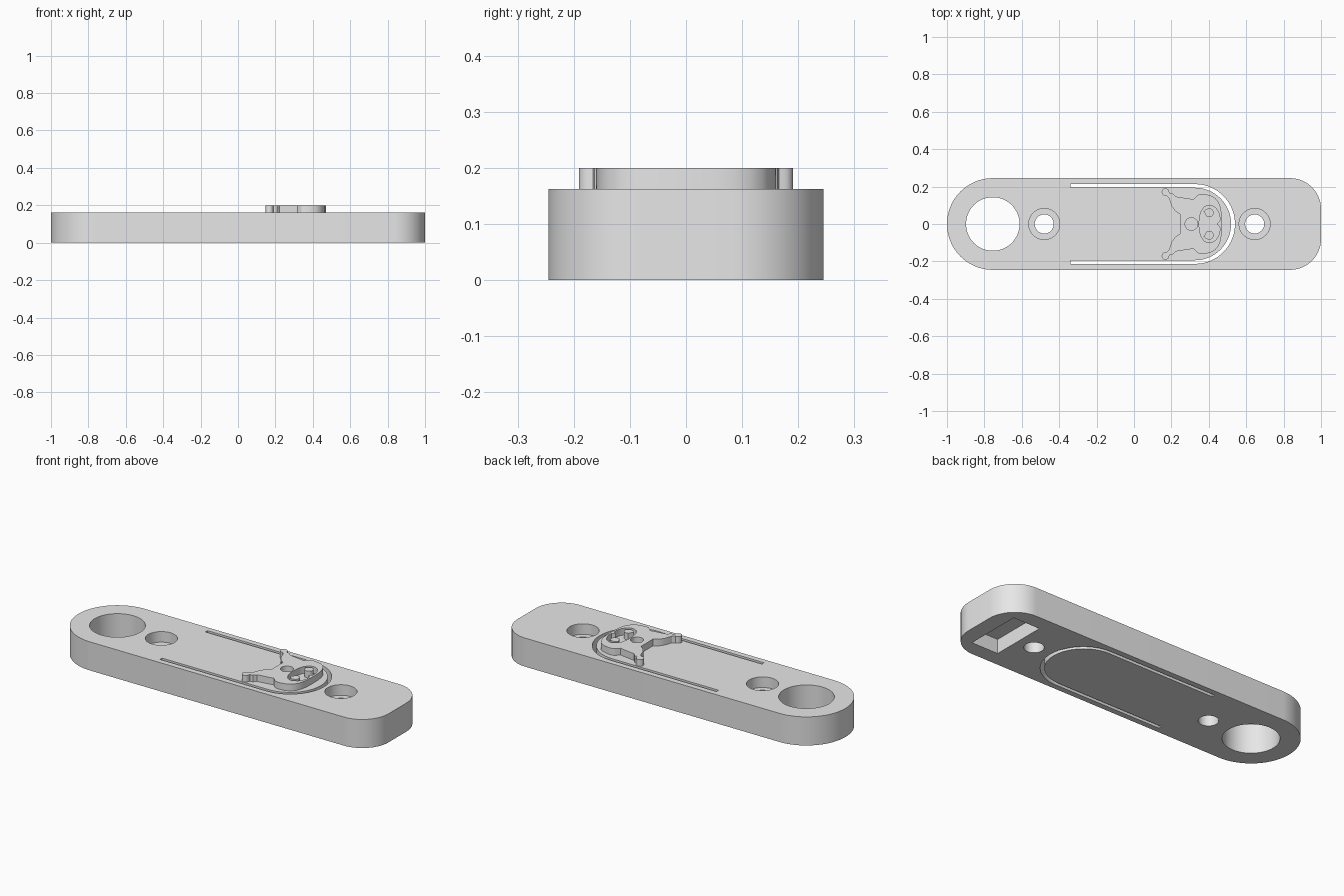
import bpy, bmesh, math

if "Cube" in bpy.data.objects:
    bpy.data.objects.remove(bpy.data.objects["Cube"], do_unlink=True)

grey = bpy.data.materials.new("light_grey")
grey.use_nodes = True
grey.diffuse_color = (0.8, 0.8, 0.8, 1)
grey.node_tree.nodes["Principled BSDF"].inputs["Base Color"].default_value = (0.8, 0.8, 0.8, 1)


def arc(cx, cy, r, a0, a1, n):
    """Points on an arc, angles in degrees."""
    return [(cx + r * math.cos(math.radians(a0 + (a1 - a0) * i / n)),
             cy + r * math.sin(math.radians(a0 + (a1 - a0) * i / n))) for i in range(n + 1)]


def circle(cx, cy, r, n=64):
    return arc(cx, cy, r, 0, 360, n)[:-1]


def mirrored(half):
    """Close an outline whose first and last points lie on y = 0."""
    return half + [(x, -y) for x, y in reversed(half[1:-1])]


def prism(name, pts, z0, z1):
    """Extrude a flat outline from z0 to z1."""
    bm = bmesh.new()
    face = bm.faces.new([bm.verts.new((x, y, z0)) for x, y in pts])
    top = bmesh.ops.extrude_face_region(bm, geom=[face])
    verts = [g for g in top["geom"] if isinstance(g, bmesh.types.BMVert)]
    bmesh.ops.translate(bm, verts=verts, vec=(0, 0, z1 - z0))
    bmesh.ops.recalc_face_normals(bm, faces=bm.faces)
    mesh = bpy.data.meshes.new(name)
    bm.to_mesh(mesh)
    bm.free()
    mesh.materials.append(grey)
    ob = bpy.data.objects.new(name, mesh)
    bpy.context.collection.objects.link(ob)
    return ob


def activate(ob):
    bpy.ops.object.select_all(action='DESELECT')
    ob.select_set(True)
    bpy.context.view_layer.objects.active = ob


def cut(target, pts, z0, z1):
    """Subtract an extruded outline from the target."""
    cutter = prism("cutter", pts, z0, z1)
    cutter.hide_render = True
    mod = target.modifiers.new("cut", 'BOOLEAN')
    mod.operation, mod.solver, mod.object = 'DIFFERENCE', 'EXACT', cutter
    activate(target)
    bpy.ops.object.modifier_apply(modifier=mod.name)
    bpy.data.objects.remove(cutter, do_unlink=True)


def smooth(ob):
    activate(ob)
    bpy.ops.object.shade_smooth_by_angle(angle=math.radians(25))


TOP, W, C = 0.162, 0.245, 0.165

# Body: one round end, one end with rounded corners
body = prism("body", arc(-1 + W, 0, W, 90, 270, 48)
             + arc(1 - C, -W + C, C, -90, 0, 20)
             + arc(1 - C, W - C, C, 0, 90, 20), 0, TOP)

# Large ring hole and two counterbored screw holes
cut(body, circle(-0.755, 0, 0.143, 80), -0.1, 0.3)
for x in (-0.48, 0.645):
    cut(body, circle(x, 0, 0.051, 48), -0.1, 0.3)
    cut(body, circle(x, 0, 0.083, 48), TOP - 0.06, 0.3)

# U-shaped slot that frees the button tongue
cut(body, [(-0.34, -0.213)] + arc(0.327, 0, 0.213, -90, 90, 40) + [(-0.34, 0.213), (-0.34, 0.194)]
    + arc(0.325, 0, 0.194, 90, -90, 40) + [(-0.34, -0.194)], -0.1, 0.3)

# Rectangular pocket in the underside
cut(body, [(0.745, -0.16), (0.91, -0.16), (0.91, 0.16), (0.745, 0.16)], -0.1, 0.08)
smooth(body)

# Raised animal head with two round-tipped ears
head_half = ([(0.47, 0), (0.469, 0.05), (0.464, 0.085), (0.453, 0.115), (0.436, 0.137), (0.415, 0.15),
              (0.39, 0.157), (0.36, 0.16), (0.34, 0.155), (0.328, 0.143), (0.318, 0.132), (0.222, 0.147),
              (0.208, 0.163), (0.19, 0.166)]
             + arc(0.168, 0.171, 0.02, 10, 280, 14)
             + [(0.186, 0.14), (0.202, 0.094), (0.22, 0.07), (0.245, 0.053), (0.245, 0)])
head = prism("head", mirrored(head_half), TOP - 0.006, 0.2)

# Round opening and the lobed muzzle opening
cut(head, circle(0.307, 0, 0.034, 32), 0.1, 0.3)
muzzle_half = [(0.348, 0), (0.35, 0.035), (0.358, 0.065), (0.373, 0.088), (0.393, 0.1), (0.415, 0.1),
               (0.437, 0.086), (0.452, 0.062), (0.46, 0.032), (0.458, 0.014), (0.442, 0)]
cut(head, mirrored(muzzle_half), 0.1, 0.3)
smooth(head)

# Teardrop islands inside the muzzle opening
for side, s in (("left", 1), ("right", -1)):
    drop = [(0.372, 0.068)] + [(x, y) for x, y in arc(0.402, 0.06, 0.024, -120, 120, 14)]
    smooth(prism("teardrop_" + side, [(x, s * y) for x, y in drop], TOP - 0.006, 0.2))
